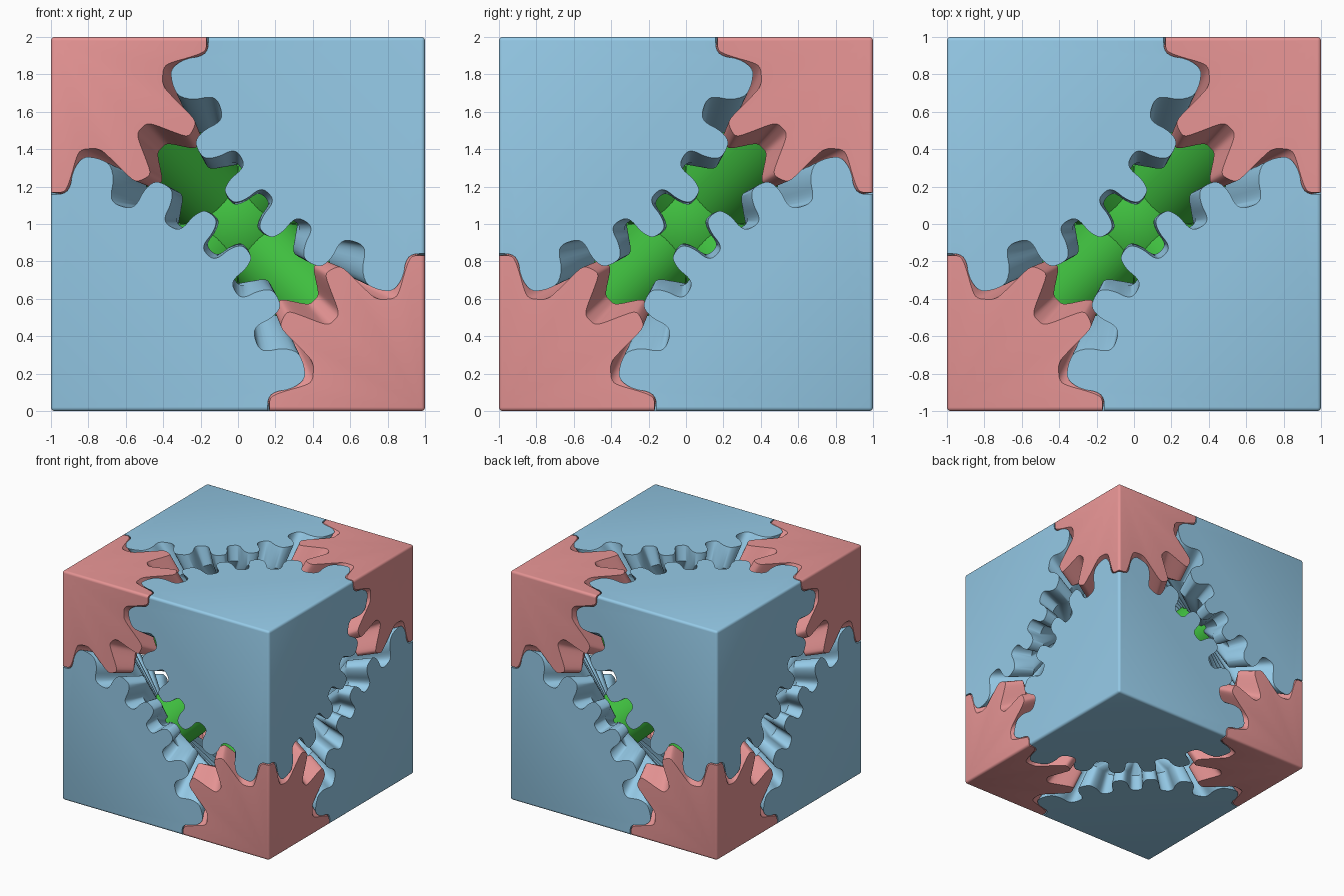
import bpy, bmesh
from math import radians, sin, cos, pi
from mathutils import Vector, Matrix

if "Cube" in bpy.data.objects:
    bpy.data.objects.remove(bpy.data.objects["Cube"])

CENTRE = Vector((0, 0, 1))


def material(name, rgb):
    m = bpy.data.materials.new(name)
    m.diffuse_color = (*rgb, 1)
    m.use_nodes = True
    m.node_tree.nodes["Principled BSDF"].inputs["Base Color"].default_value = m.diffuse_color
    return m


def new_object(name, bm, mat=None):
    bmesh.ops.recalc_face_normals(bm, faces=bm.faces)
    me = bpy.data.meshes.new(name)
    bm.to_mesh(me)
    bm.free()
    ob = bpy.data.objects.new(name, me)
    bpy.context.collection.objects.link(ob)
    if mat:
        me.materials.append(mat)
    return ob


def smooth(ob, angle=32):
    bpy.ops.object.select_all(action='DESELECT')
    ob.select_set(True)
    bpy.context.view_layer.objects.active = ob
    bpy.ops.object.shade_smooth_by_angle(angle=radians(angle))


def spline(points, steps=2):
    """Catmull-Rom refinement of a half-tooth profile."""
    p = [points[0]] + points + [points[-1]]
    out = []
    for i in range(1, len(p) - 2):
        a, b, c, d = (Vector(q) for q in p[i - 1:i + 3])
        for k in range(steps):
            t = k / steps
            out.append(0.5 * (2 * b + (c - a) * t + (2 * a - 5 * b + 4 * c - d) * t * t
                              + (3 * b - a - 3 * c + d) * t ** 3))
    return out + [Vector(points[-1])]


def bevel_gear(name, axis, teeth, half_tooth, inner, hub, mat, cutter):
    """Conical gear with its apex at the cube centre, trimmed by the cube."""
    a = Vector(axis).normalized()
    front = Vector((0, -1, 0))
    u = (front - a * a.dot(front)).normalized()
    v = a.cross(u)
    half = spline(half_tooth)
    tooth = [(-p[0], p[1]) for p in reversed(half)] + [(p[0], p[1]) for p in half[1:-1]]
    bm = bmesh.new()
    rings = [[], []]
    for i in range(teeth):
        for frac, ang in tooth:
            phi = (i + 0.5 + frac) * 2 * pi / teeth      # valley on the face diagonal
            th = radians(ang)
            d = a * cos(th) + (u * cos(phi) + v * sin(phi)) * sin(th)
            rings[0].append(bm.verts.new(d * inner))
            rings[1].append(bm.verts.new(d * 3))
    caps = [bm.verts.new(a * hub), bm.verts.new(a * 4)]
    n = len(rings[0])
    for i in range(n):
        j = (i + 1) % n
        bm.faces.new((rings[0][i], rings[0][j], rings[1][j], rings[1][i]))
        for ring, cap in zip(rings, caps):
            bm.faces.new((ring[i], ring[j], cap))
    ob = new_object(name, bm, mat)
    mod = ob.modifiers.new("trim", 'BOOLEAN')
    mod.operation = 'INTERSECT'
    mod.solver = 'EXACT'
    mod.object = cutter
    dg = bpy.context.evaluated_depsgraph_get()
    me = bpy.data.meshes.new_from_object(ob.evaluated_get(dg))
    ob.modifiers.clear()
    ob.data = me
    me.materials.clear()
    me.materials.append(mat)
    for p in me.polygons:
        p.material_index = 0
    smooth(ob)
    ob.location = CENTRE
    # half turns about the three axes give the other three gears
    for k in range(3):
        c = ob.copy()
        c.name = f"{name}_{k + 2}"
        c.rotation_euler[k] = pi
        bpy.context.collection.objects.link(c)


blue = material("blue", (0.30, 0.59, 0.80))
red = material("red", (0.80, 0.30, 0.30))
green = material("green", (0.05, 0.52, 0.05))

# softly bevelled cube that trims the gears
bm = bmesh.new()
bmesh.ops.create_cube(bm, size=2)
bmesh.ops.bevel(bm, geom=bm.edges[:], offset=0.02, segments=3, profile=0.5, affect='EDGES')
cube = new_object("trim_cube", bm)
cube.hide_render = True
cube.hide_set(True)

# half-tooth profiles: fraction of the tooth pitch, cone angle in degrees
large = [(0, 51.5), (0.10, 51.3), (0.17, 50.6), (0.23, 48.8), (0.265, 46.5),
         (0.275, 44.5), (0.31, 42.8), (0.39, 41.9), (0.5, 41.7)]
small = [(0, 28.4), (0.08, 28.3), (0.13, 27.5), (0.18, 25.2), (0.24, 22.4),
         (0.29, 20.6), (0.34, 19.4), (0.41, 18.8), (0.5, 18.7)]
bevel_gear("large_corner_gear", (1, -1, 1), 18, large, 0.90, 0.67, blue, cube)
bevel_gear("small_corner_gear", (1, -1, -1), 9, small, 0.98, 0.92, red, cube)
bpy.data.objects.remove(cube)

# central spider: core ball with a shaft towards every corner
bm = bmesh.new()
bmesh.ops.create_uvsphere(bm, u_segments=48, v_segments=24, radius=0.40)
for x in (-1, 1):
    for y in (-1, 1):
        for z in (-1, 1):
            d = Vector((x, y, z)).normalized()
            length = 1.0 if x * y * z > 0 else 0.8
            m = Matrix.Translation(d * length / 2) @ d.to_track_quat('Z', 'Y').to_matrix().to_4x4()
            bmesh.ops.create_cone(bm, cap_ends=True, segments=48, radius1=0.23,
                                  radius2=0.23, depth=length, matrix=m)
core = new_object("centre_spider", bm, green)
core.location = CENTRE
smooth(core)
